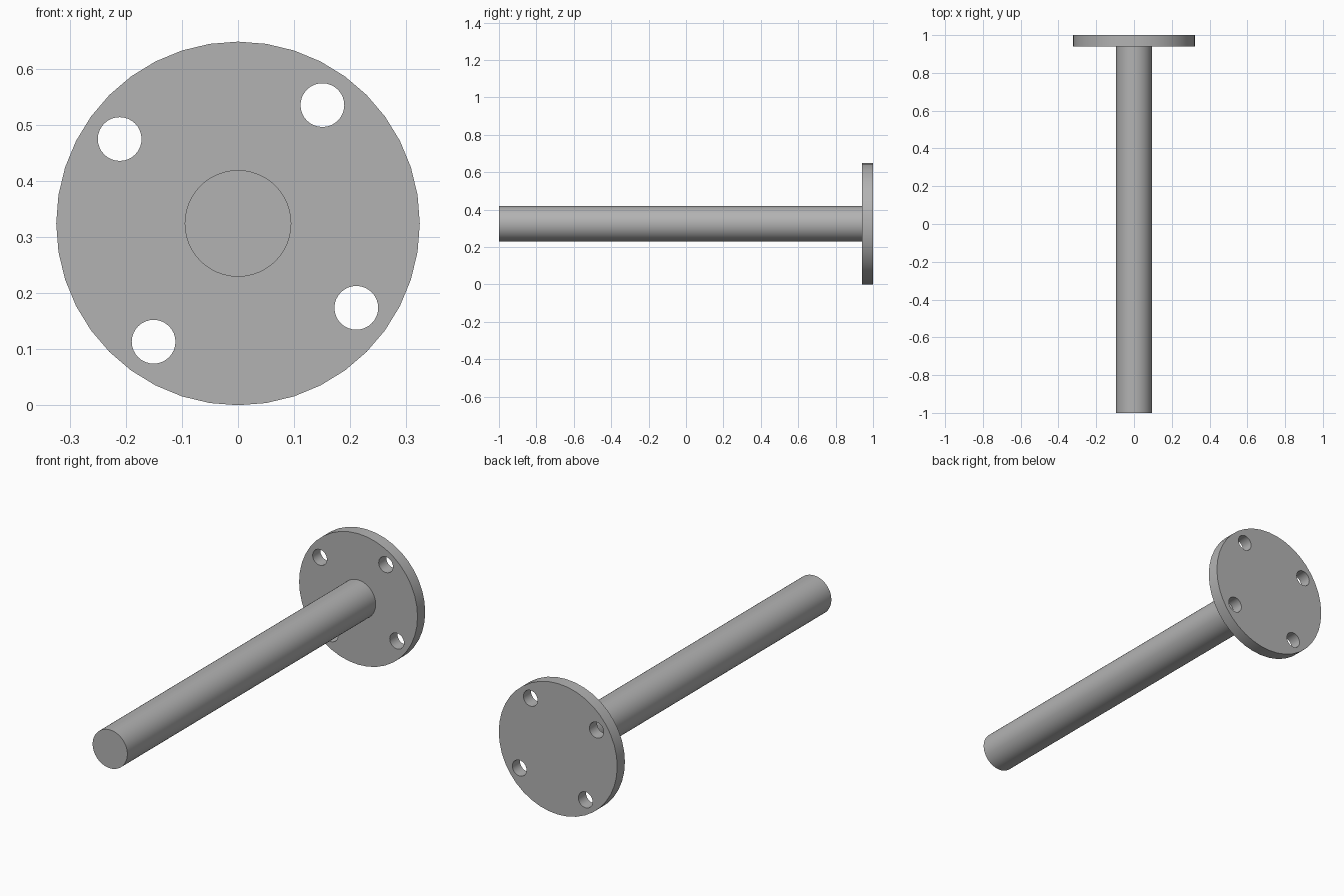
import bpy
from math import radians, cos, sin, pi

AXIS_Z = 0.324           # height of the common axis
FLANGE_R, SHAFT_R = 0.324, 0.095
BOLT_CIRCLE, HOLE_R = 0.259, 0.039
FLANGE_Y, BACK_Y, FRONT_Y = 0.94, 1.0, -1.0

cube = bpy.data.objects.get("Cube")
if cube:
    bpy.data.objects.remove(cube, do_unlink=True)

# Plain grey metal
grey = bpy.data.materials.new("grey metal")
grey.use_nodes = True
colour = (0.45, 0.45, 0.45, 1)
grey.diffuse_color = colour
grey.node_tree.nodes["Principled BSDF"].inputs["Base Color"].default_value = colour


def rod(name, radius, y0, y1, sides, x=0, z=AXIS_Z):
    """Cylinder lying along y."""
    bpy.ops.mesh.primitive_cylinder_add(
        vertices=sides, radius=radius, depth=y1 - y0,
        location=(x, (y0 + y1) / 2, z), rotation=(pi / 2, 0, 0))
    obj = bpy.context.object
    obj.name = name
    obj.data.materials.append(grey)
    return obj


def smooth(obj):
    bpy.ops.object.select_all(action="DESELECT")
    obj.select_set(True)
    bpy.context.view_layer.objects.active = obj
    bpy.ops.object.shade_smooth_by_angle(angle=radians(30))


# Round mounting flange
flange = rod("flange", FLANGE_R, FLANGE_Y, BACK_Y, 40)

# Four bolt holes through the flange
for i in range(4):
    a = radians(54.5 + 90 * i)
    cutter = rod("hole_cutter", HOLE_R, FLANGE_Y - 0.05, BACK_Y + 0.05, 32,
                 BOLT_CIRCLE * cos(a), AXIS_Z + BOLT_CIRCLE * sin(a))
    cut = flange.modifiers.new("bolt hole", "BOOLEAN")
    cut.operation, cut.solver, cut.object = "DIFFERENCE", "EXACT", cutter
    bpy.context.view_layer.objects.active = flange
    bpy.ops.object.modifier_apply(modifier=cut.name)
    bpy.data.objects.remove(cutter, do_unlink=True)
smooth(flange)

# Long shaft, seated slightly into the flange
shaft = rod("shaft", SHAFT_R, FRONT_Y, FLANGE_Y + 0.01, 48)
smooth(shaft)
